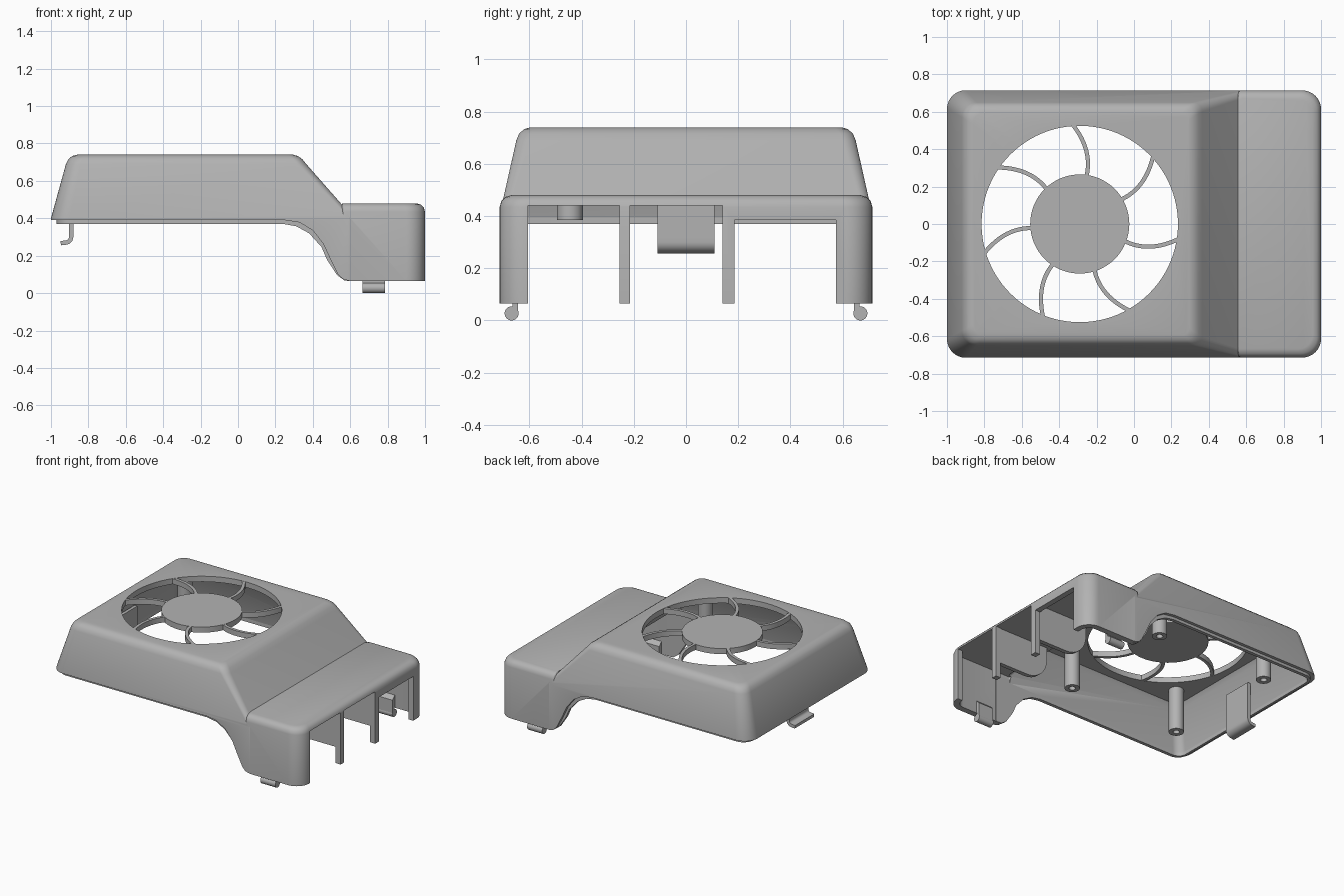
import bpy, bmesh, math

if "Cube" in bpy.data.objects:
    bpy.data.objects.remove(bpy.data.objects["Cube"])

grey = bpy.data.materials.new("plain grey")
grey.diffuse_color = (0.45, 0.45, 0.45, 1)
grey.use_nodes = True
grey.node_tree.nodes["Principled BSDF"].inputs["Base Color"].default_value = grey.diffuse_color
FAN_X = -0.29


def finish(name, bm):
    bmesh.ops.recalc_face_normals(bm, faces=bm.faces)
    me = bpy.data.meshes.new(name)
    bm.to_mesh(me)
    bm.free()
    me.materials.append(grey)
    ob = bpy.data.objects.new(name, me)
    bpy.context.collection.objects.link(ob)
    return ob


def skin(name, rings):
    """Join equal-length rings of points and cap both ends."""
    bm = bmesh.new()
    vs = [[bm.verts.new(p) for p in r] for r in rings]
    n = len(vs[0])
    for a, b in zip(vs, vs[1:]):
        for i in range(n):
            j = (i + 1) % n
            bm.faces.new((a[i], a[j], b[j], b[i]))
    bm.faces.new(vs[0][::-1])
    bm.faces.new(vs[-1])
    return finish(name, bm)


def prism(name, pts, axis, a, b):
    """Extrude a 2D outline along axis 0/1/2 from a to b."""
    def put(p, t):
        q = list(p)
        q.insert(axis, t)
        return q
    return skin(name, [[put(p, t) for p in pts] for t in (a, b)])


def circle(cx, cy, r, n=64):
    return [(cx + r * math.cos(math.tau * i / n), cy + r * math.sin(math.tau * i / n)) for i in range(n)]


def strip(path, w):
    """Outline of a path with constant width."""
    left, right = [], []
    for i, (x, y) in enumerate(path):
        x0, y0 = path[max(i - 1, 0)]
        x1, y1 = path[min(i + 1, len(path) - 1)]
        l = math.hypot(x1 - x0, y1 - y0)
        nx, ny = -(y1 - y0) / l * w / 2, (x1 - x0) / l * w / 2
        left.append((x + nx, y + ny))
        right.append((x - nx, y - ny))
    return left + right[::-1]


def loft(name, levels, n=8):
    """Rounded rectangles: z, x0, x1, half y, left radius, right radius."""
    rings = []
    for z, x0, x1, hy, rl, rr in levels:
        ring = []
        for k, (cx, cy, r) in enumerate([(x1 - rr, hy - rr, rr), (x0 + rl, hy - rl, rl),
                                         (x0 + rl, rl - hy, rl), (x1 - rr, rr - hy, rr)]):
            for i in range(n + 1):
                a = (k + i / n) * math.pi / 2
                ring.append((cx + r * math.cos(a), cy + r * math.sin(a), z))
        rings.append(ring)
    return skin(name, rings)


def boolean(ob, other, op='DIFFERENCE'):
    m = ob.modifiers.new("bool", 'BOOLEAN')
    m.operation, m.solver, m.object = op, 'EXACT', other
    bpy.context.view_layer.objects.active = ob
    bpy.ops.object.modifier_apply(modifier=m.name)
    bpy.data.objects.remove(other)


def box(y0, y1, z1):
    return prism("cutter", [(y0, -.2), (y1, -.2), (y1, z1), (y0, z1)], 0, .88, 1.2)


def under(curve):
    """Everything below the side wall's bottom edge."""
    z = curve[0][1]
    return prism("cutter", [(-2, z)] + curve + [(.6, -1), (-2, -1)], 1, -2, 2)


# Outer body: sloped fan hood plus connector box
body = loft("housing", [
    (.066, -1, .62, .715, .10, .03), (.40, -1, .62, .715, .10, .03),
    (.69, -.92, .365, .65, .08, .05), (.715, -.907, .345, .64, .075, .05),
    (.733, -.887, .32, .62, .07, .045), (.74, -.86, .295, .595, .06, .04)])
boolean(body, loft("box", [
    (.065, .555, 1, .714, .02, .10), (.435, .555, 1, .714, .02, .10),
    (.458, .555, .993, .707, .02, .10), (.473, .555, .978, .692, .02, .09),
    (.48, .555, .955, .669, .02, .08)]), 'UNION')

# Hollow inside
boolean(body, loft("cutter", [
    (-.1, -.955, .57, .67, .06, .02), (.39, -.955, .57, .67, .06, .02),
    (.67, -.885, .325, .61, .05, .03), (.70, -.865, .295, .59, .04, .03)]))
boolean(body, loft("cutter", [(-.2, .5, .96, .671, .01, .06), (.44, .5, .96, .671, .01, .06)]))

# Side cut-away, connector openings and fan hole
boolean(body, under([(.25, .39), (.33, .378), (.40, .335), (.455, .265), (.49, .19),
                     (.535, .10), (.56, .075), (.6, .064)]))
for y0, y1, z1 in ((-.605, -.255, .44), (-.215, .14, .44), (.185, .575, .385)):
    boolean(body, box(y0, y1, z1))
boolean(body, prism("cutter", circle(FAN_X, 0, .525, 96), 2, .65, .9))

# Inset lip along the lower edge
lip = loft("lower_lip", [(.066, -.97, .62, .693, .08, .01), (.42, -.97, .62, .693, .08, .01)])
boolean(lip, loft("cutter", [(-.1, -.954, .8, .669, .06, .01), (.6, -.954, .8, .669, .06, .01)]))
boolean(lip, under([(.24, .37), (.31, .358), (.38, .32), (.447, .246), (.475, .18),
                    (.53, .096), (.57, .067), (.6, .065)]))

# Fan hub and seven curved spokes
prism("fan_hub", circle(FAN_X, 0, .265), 2, .70, .74)
for k in range(7):
    def polar(r, deg):
        a = math.radians(deg - k * 360 / 7)
        return FAN_X + r * math.cos(a), r * math.sin(a)
    p, c, q = polar(.258, 82), polar(.40, 80), polar(.532, 94)
    path = [tuple((1 - t) ** 2 * p[i] + 2 * t * (1 - t) * c[i] + t * t * q[i] for i in (0, 1))
            for t in [j / 12 for j in range(13)]]
    prism("fan_spoke", strip(path, .022), 2, .701, .739)

# Screw posts under the fan corners
for sx in (-1, 1):
    for sy in (-1, 1):
        x, y = FAN_X + sx * .445, sy * .445
        post = prism("screw_post", circle(x, y, .05, 32), 2, .385, .72)
        boolean(post, prism("cutter", circle(x, y, .022, 24), 2, .3, .62))

# Partition plates behind the connector pillars
bottom = [(.73 + .17 * math.cos(a), .35 + .17 * math.sin(a))
          for a in [-math.pi / 2 - i * math.pi / 16 for i in range(9)]]
for y0, y1 in ((-.25, -.22), (.147, .178)):
    prism("partition", [(.98, .45), (.98, .18)] + bottom + [(.56, .45)], 1, y0, y1)

# Bead clips under the side walls
for s in (-1, 1):
    prism("side_clip_stem", [(s * y, z) for y, z in (
        (.643, .02), (.665, .02), (.665, .066), (.675, .07), (.675, .16), (.643, .13))], 0, .665, .785)
    prism("side_clip_bead", circle(s * .668, .027, .027, 24), 0, .665, .785)

# Hooked clip at the left end
hook = [(-.892, .57), (-.892, .32)] + [
    (-.922 + .03 * math.cos(a), .30 + .03 * math.sin(a))
    for a in [-i * math.pi / 12 for i in range(7)]] + [(-.948, .267)]
prism("end_clip", strip(hook, .023), 1, -.11, .11)

# Smooth shading with sharp edges kept
bpy.ops.object.select_all(action='DESELECT')
for ob in bpy.context.collection.objects:
    ob.select_set(True)
    bpy.context.view_layer.objects.active = ob
bpy.ops.object.shade_smooth_by_angle(angle=math.radians(30))
